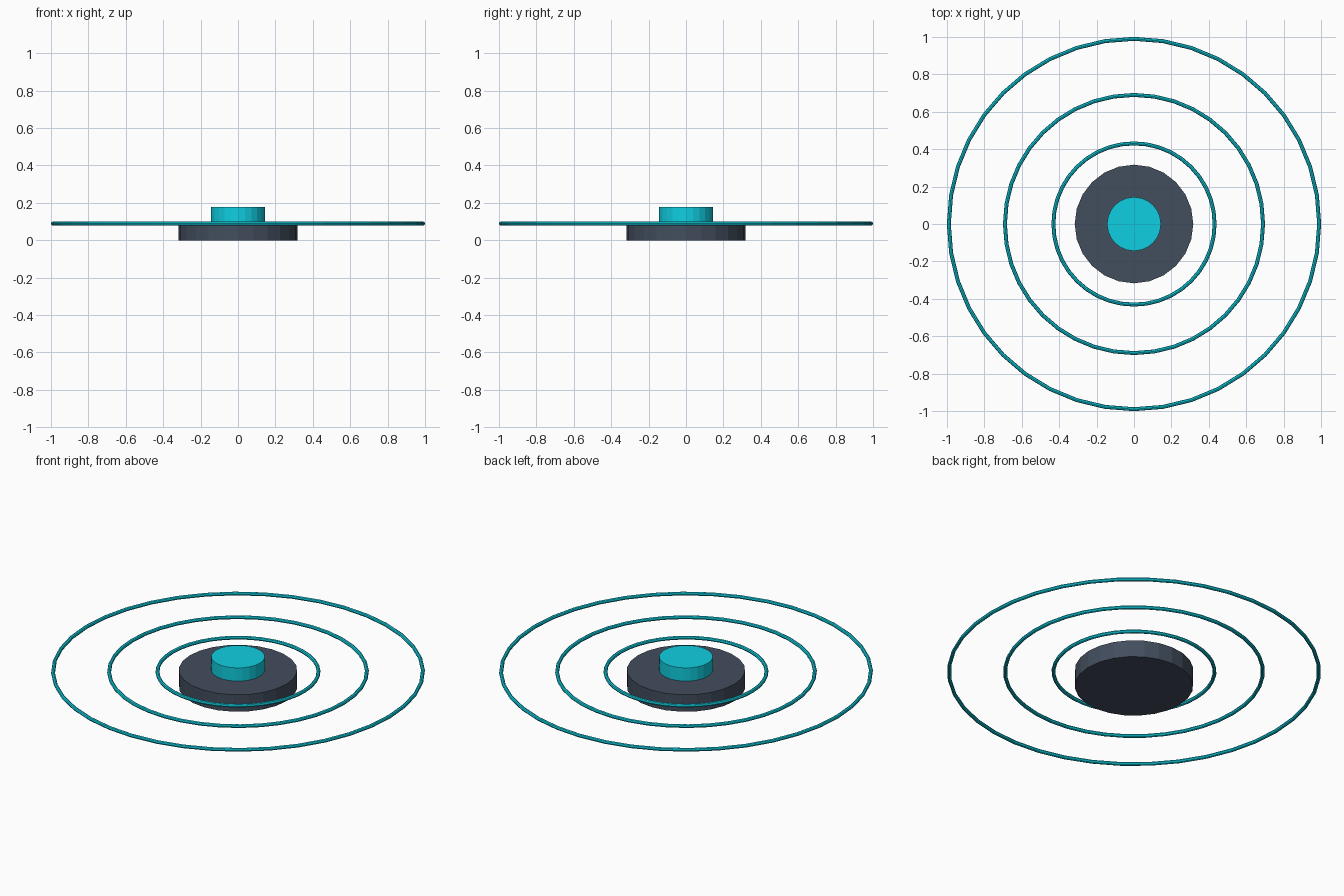
import bpy
from math import pi

if "Cube" in bpy.data.objects:
    bpy.data.objects.remove(bpy.data.objects["Cube"])


def disc(name, radius, z0, z1, sides, mat):
    bpy.ops.mesh.primitive_cylinder_add(vertices=sides, radius=radius, depth=z1 - z0,
                                        location=(0, 0, (z0 + z1) / 2))
    obj = bpy.context.object
    obj.name = name
    obj.data.materials.append(mat)


def ring(name, radius, mat):
    bpy.ops.mesh.primitive_torus_add(major_radius=radius, minor_radius=0.0105,
                                     major_segments=40, minor_segments=8,
                                     location=(0, 0, 0.089))
    obj = bpy.context.object
    obj.name = name
    obj.data.materials.append(mat)
    for p in obj.data.polygons:
        p.use_smooth = False


def material(name, color):
    mat = bpy.data.materials.new(name)
    mat.diffuse_color = color
    mat.use_nodes = True
    mat.node_tree.nodes["Principled BSDF"].inputs["Base Color"].default_value = mat.diffuse_color
    return mat


slate = material("slate", (0.055, 0.075, 0.11, 1))
cyan = material("cyan", (0.005, 0.62, 0.75, 1))

# Base puck and the raised emitter on top
disc("base", 0.317, 0.0, 0.10, 24, slate)
disc("emitter", 0.144, 0.10, 0.178, 24, cyan)

# Concentric pulse rings
for name, radius in (("inner_ring", 0.431), ("middle_ring", 0.69), ("outer_ring", 0.99)):
    ring(name, radius, cyan)
